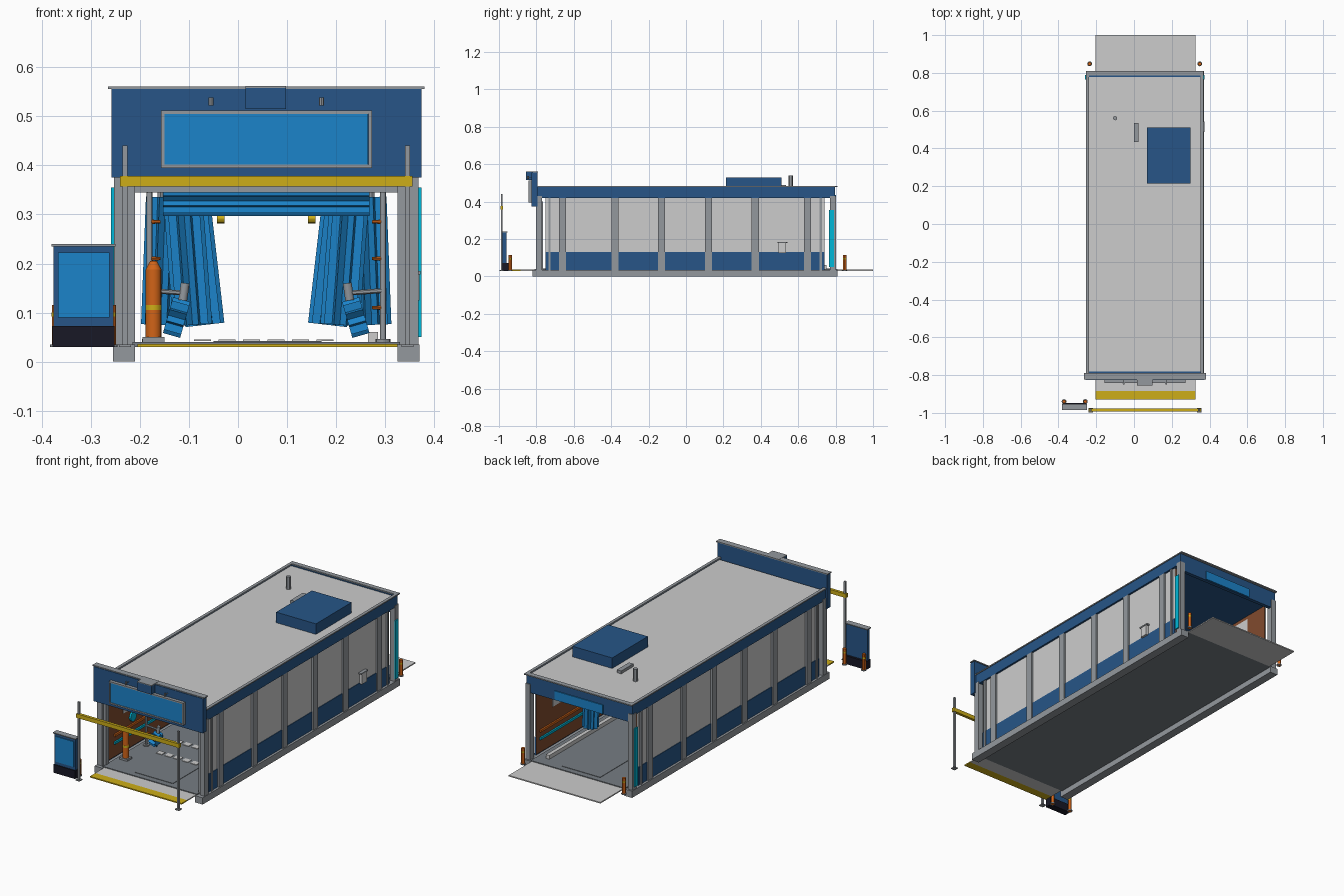
import bpy, bmesh, math
from mathutils import Matrix, Vector


def material(name, r, g, b):
    m = bpy.data.materials.new(name)
    m.diffuse_color = [(c / 255) ** 2.2 for c in (r, g, b)] + [1]
    return m


LIGHT = material("light grey", 203, 203, 203)
GREY = material("steel grey", 146, 151, 156)
NAVY = material("dark blue", 43, 86, 134)
BLUE = material("bright blue", 33, 130, 200)
YELLOW = material("yellow", 204, 172, 30)
ORANGE = material("orange", 208, 100, 30)
CYAN = material("cyan", 0, 182, 215)
BLACK = material("black", 30, 30, 42)
BROWN = material("brown", 128, 76, 50)
FLOOR = material("floor grey", 118, 124, 130)

CX = 0.0575  # centre line of the building


def finish(name, bm, mat, smooth=False):
    bmesh.ops.recalc_face_normals(bm, faces=bm.faces)
    me = bpy.data.meshes.new(name)
    bm.to_mesh(me)
    bm.free()
    me.materials.append(mat)
    ob = bpy.data.objects.new(name, me)
    bpy.context.collection.objects.link(ob)
    if smooth:
        bpy.context.view_layer.objects.active = ob
        ob.select_set(True)
        bpy.ops.object.shade_smooth_by_angle()
        ob.select_set(False)
    return ob


def box(name, x0, x1, y0, y1, z0, z1, mat):
    bm = bmesh.new()
    m = Matrix.Translation(((x0 + x1) / 2, (y0 + y1) / 2, (z0 + z1) / 2))
    bmesh.ops.create_cube(bm, size=1, matrix=m @ Matrix.Diagonal((x1 - x0, y1 - y0, z1 - z0, 1)))
    return finish(name, bm, mat)


def pair(name, x0, x1, *rest):
    """The same box on both sides of the building's centre line."""
    box(name + "_left", x0, x1, *rest)
    box(name + "_right", 2 * CX - x1, 2 * CX - x0, *rest)


def along(a, b):
    a, b = Vector(a), Vector(b)
    rot = (b - a).to_track_quat('Z', 'Y').to_matrix().to_4x4()
    return Matrix.Translation((a + b) / 2) @ rot, (b - a).length


def rod(name, a, b, r, mat, sides=12, r2=None):
    bm = bmesh.new()
    m, d = along(a, b)
    bmesh.ops.create_cone(bm, cap_ends=True, segments=sides, radius1=r,
                          radius2=r if r2 is None else r2, depth=d, matrix=m)
    return finish(name, bm, mat, True)


def brush(name, a, b, r, points=10):
    """Foam brush: star-shaped section swept between two points."""
    bm = bmesh.new()
    m, d = along(a, b)
    ring = []
    for i in range(points * 2):
        t, q = math.pi * i / points, r if i % 2 else r * 0.68
        ring.append(bm.verts.new((q * math.cos(t), q * math.sin(t), -d / 2)))
    face = bm.faces.new(ring)
    top = bmesh.ops.extrude_face_region(bm, geom=[face])["geom"]
    bmesh.ops.translate(bm, verts=[v for v in top if isinstance(v, bmesh.types.BMVert)], vec=(0, 0, d))
    bmesh.ops.transform(bm, matrix=m, verts=bm.verts)
    return finish(name, bm, BLUE)


# Base, floor and aprons
pair("base_beam", -0.255, -0.21, -0.82, 0.81, 0, 0.035, GREY)
box("floor", -0.215, 0.33, -0.81, 0.81, 0.03, 0.04, FLOOR)
box("rear_apron", -0.205, 0.325, 0.81, 1.0, 0.03, 0.036, LIGHT)
box("front_apron", -0.205, 0.325, -0.885, -0.81, 0.03, 0.036, LIGHT)
box("apron_edge", -0.205, 0.325, -0.93, -0.885, 0.03, 0.036, YELLOW)
box("conveyor_plate", -0.05, 0.17, -0.78, 0.78, 0.04, 0.042, FLOOR)
box("guide_rail", 0.265, 0.285, -0.4, 0.75, 0.04, 0.06, LIGHT)
for y in (-0.55, -0.4, 0.1):
    for i in range(6):
        x = -0.09 + i * 0.05
        box("drain_slat", x, x + 0.035, y, y + 0.03, 0.042, 0.045, LIGHT)

# Side walls: outer panels, inner lining, windows and posts
pair("wall_panel", -0.24, -0.234, -0.75, 0.74, 0.13, 0.42, LIGHT)
pair("wall_plinth", -0.243, -0.234, -0.75, 0.74, 0.035, 0.13, NAVY)
pair("wall_lining", -0.234, -0.23, -0.75, 0.74, 0.04, 0.42, BROWN)
POSTS = (-0.66, -0.38, -0.13, 0.12, 0.37, 0.65)
for y in POSTS:
    pair("wall_post", -0.25, -0.234, y - 0.019, y + 0.019, 0.035, 0.42, GREY)
for y0, y1 in zip(POSTS, POSTS[1:]):
    pair("inner_window", -0.23, -0.227, y0 + 0.04, y1 - 0.04, 0.24, 0.4, LIGHT)
for y in (-0.73, 0.72):
    pair("thin_post", -0.248, -0.236, y - 0.006, y + 0.006, 0.035, 0.42, GREY)
for y in (-0.785, 0.785):
    pair("corner_column", -0.253, -0.225, y - 0.016, y + 0.016, 0.035, 0.43, GREY)
pair("door_jamb", -0.225, -0.21, -0.79, -0.765, 0.035, 0.4, GREY)
pair("exit_light_strip", -0.259, -0.253, 0.765, 0.79, 0.05, 0.355, CYAN)
pair("water_pipe", -0.227, -0.219, -0.7, 0.72, 0.11, 0.122, CYAN)
pair("soap_pipe", -0.227, -0.219, -0.7, 0.72, 0.15, 0.162, ORANGE)

# Roof with parapet
box("roof_underside", -0.24, 0.355, -0.79, 0.785, 0.42, 0.468, NAVY)
box("roof_deck", -0.238, 0.353, -0.782, 0.778, 0.468, 0.475, LIGHT)
pair("side_fascia", -0.25, -0.238, -0.80, 0.79, 0.42, 0.477, NAVY)
pair("parapet_cap", -0.254, -0.238, -0.80, 0.80, 0.477, 0.483, GREY)
box("rear_fascia", -0.25, 0.365, 0.778, 0.797, 0.385, 0.477, NAVY)
box("rear_cap", -0.254, 0.369, 0.785, 0.81, 0.477, 0.483, GREY)
box("rear_sign", -0.08, 0.2, 0.797, 0.802, 0.388, 0.435, BLUE)

# Roof equipment
box("roof_unit", 0.07, 0.3, 0.215, 0.51, 0.475, 0.53, NAVY)
box("roof_duct", 0.0, 0.025, 0.435, 0.535, 0.475, 0.49, GREY)
rod("vent_pipe", (-0.1, 0.56, 0.47), (-0.1, 0.56, 0.54), 0.011, GREY)

# Entrance header with sign
box("front_header", -0.258, 0.374, -0.825, -0.795, 0.375, 0.556, NAVY)
box("header_cap", -0.265, 0.38, -0.822, -0.79, 0.556, 0.561, GREY)
box("sign_panel", -0.15, 0.265, -0.839, -0.825, 0.402, 0.505, BLUE)
for z in (0.395, 0.505):
    box("sign_frame_bar", -0.157, 0.273, -0.842, -0.825, z, z + 0.007, GREY)
for x in (-0.157, 0.266):
    box("sign_frame_side", x, x + 0.007, -0.842, -0.825, 0.402, 0.505, GREY)
box("header_box", 0.015, 0.098, -0.855, -0.80, 0.515, 0.558, NAVY)
box("header_box_top", 0.015, 0.098, -0.855, -0.79, 0.558, 0.562, GREY)
for x in (-0.055, 0.17):
    rod("sign_lamp", (x, -0.845, 0.522), (x, -0.845, 0.538), 0.005, GREY)
    rod("lamp_arm", (x, -0.845, 0.53), (x, -0.82, 0.53), 0.002, GREY, 6)

# Height limit bar in front of the entrance
for x in (-0.23, 0.345):
    box("gate_post", x - 0.005, x + 0.005, -0.99, -0.98, 0.03, 0.44, GREY)
    box("gate_foot", x - 0.012, x + 0.012, -0.997, -0.973, 0.03, 0.035, GREY)
box("height_bar", -0.24, 0.355, -0.993, -0.978, 0.357, 0.378, YELLOW)

# Payment board
box("board_base", -0.378, -0.252, -0.985, -0.948, 0.03, 0.073, BLACK)
box("board_body", -0.376, -0.254, -0.98, -0.96, 0.073, 0.235, NAVY)
box("board_screen", -0.367, -0.262, -0.984, -0.98, 0.09, 0.222, BLUE)
box("board_cap", -0.38, -0.25, -0.986, -0.954, 0.235, 0.24, GREY)

# Bollards
for x, y in ((-0.37, -0.94), (-0.258, -0.94), (-0.235, 0.848), (0.348, 0.848)):
    rod("bollard", (x, y, 0.03), (x, y, 0.115), 0.009, ORANGE)
    rod("bollard_band", (x, y, 0.092), (x, y, 0.1), 0.0095, YELLOW)
    rod("bollard_foot", (x, y, 0.03), (x, y, 0.035), 0.013, GREY)

# Dispenser on the right wall
box("dispenser", 0.352, 0.37, 0.495, 0.535, 0.125, 0.178, LIGHT)
box("dispenser_cap", 0.35, 0.372, 0.488, 0.542, 0.178, 0.185, GREY)

# Soap tank by the entrance
rod("tank_body", (-0.172, -0.68, 0.04), (-0.172, -0.68, 0.188), 0.016, ORANGE, 16)
rod("tank_dome", (-0.172, -0.68, 0.188), (-0.172, -0.68, 0.205), 0.016, ORANGE, 16, 0.007)
rod("tank_band", (-0.172, -0.68, 0.105), (-0.172, -0.68, 0.116), 0.0165, YELLOW, 16)
box("tank_foot", -0.195, -0.15, -0.7, -0.66, 0.04, 0.05, GREY)

# Vertical brushes, wheel brushes and their supports, mirrored about the centre line
for side, s in (("left", -1), ("right", 1)):
    for i, (d, y, lean) in enumerate(((0.165, -0.2, 0.015), (0.145, 0.1, 0.02), (0.215, 0.4, 0))):
        brush("side_brush_" + side, (CX + s * (d - lean), y, 0.075),
              (CX + s * (d + lean - 0.01), y, 0.335), 0.04)
        rod("brush_axle_" + side, (CX + s * d, y, 0.3), (CX + s * d, y, 0.36), 0.006, GREY)
    brush("wheel_brush_" + side, (CX + s * 0.165, -0.5, 0.085), (CX + s * 0.2, -0.5, 0.095), 0.038)
    rod("wheel_brush_arm_" + side, (CX + s * 0.17, -0.5, 0.14), (CX + s * 0.24, -0.5, 0.145), 0.005, GREY)
    rod("wheel_motor_" + side, (CX + s * 0.17, -0.5, 0.125), (CX + s * 0.165, -0.5, 0.16), 0.009, GREY)
    rod("spray_pole_" + side, (CX + s * 0.238, -0.5, 0.04), (CX + s * 0.238, -0.5, 0.345), 0.006, GREY)
    rod("pole_foot_" + side, (CX + s * 0.238, -0.5, 0.04), (CX + s * 0.238, -0.5, 0.046), 0.015, GREY)
    for z in (0.11, 0.21, 0.285):
        rod("spray_nozzle_" + side, (CX + s * 0.238, -0.5, z), (CX + s * 0.215, -0.5, z), 0.005, ORANGE, 8, 0.003)
    rod("sensor_disc_" + side, (CX + s * 0.284, -0.55, 0.2), (CX + s * 0.275, -0.55, 0.2), 0.025, CYAN, 16)
    for y in (-0.1, 0.3):
        rod("top_brush_motor_" + side, (CX + s * 0.085, y - 0.05, 0.292), (CX + s * 0.1, y - 0.05, 0.292), 0.01, YELLOW)

# Overhead brushes and beams
for y in (-0.3, 0.0, 0.3):
    brush("top_brush", (CX - 0.21, y, 0.327), (CX + 0.21, y, 0.327), 0.03)
    box("top_beam", -0.23, 0.345, y - 0.012, y + 0.012, 0.358, 0.37, GREY)
box("entrance_beam", -0.23, 0.345, -0.512, -0.488, 0.345, 0.358, GREY)
